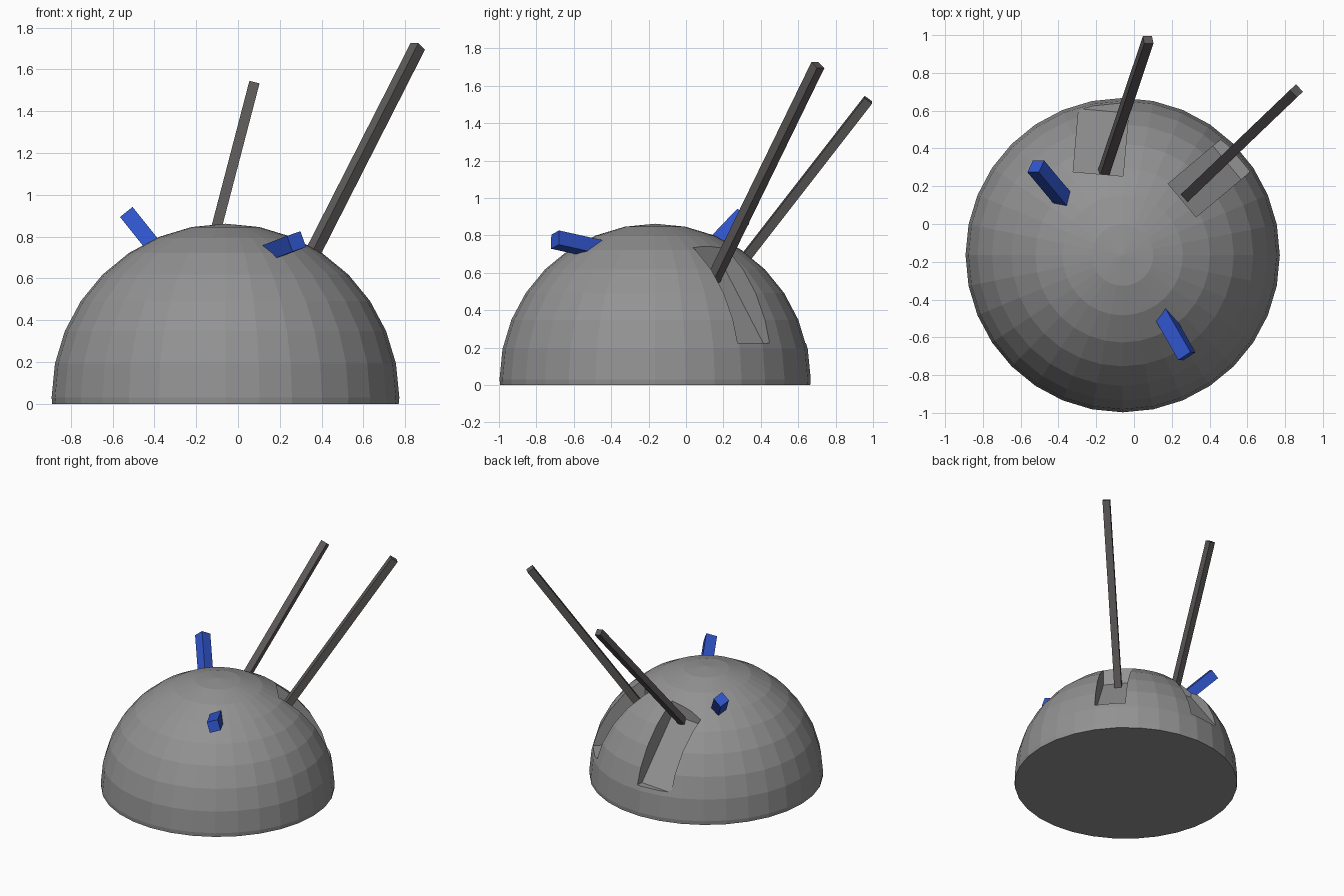
import bpy, bmesh
from math import cos, sin, radians
from mathutils import Vector, Matrix

if "Cube" in bpy.data.objects:
    bpy.data.objects.remove(bpy.data.objects["Cube"])

CX, CY, CZ, R = -0.06, -0.165, 0.03, 0.832


def material(name, colour):
    m = bpy.data.materials.new(name)
    m.diffuse_color = (*colour, 1)
    m.use_nodes = True
    m.node_tree.nodes["Principled BSDF"].inputs["Base Color"].default_value = m.diffuse_color
    return m


grey = material("mid_grey", (0.29, 0.29, 0.29))
dark = material("dark_grey", (0.11, 0.1, 0.1))
blue = material("blue", (0.03, 0.09, 0.6))


def finish(bm, name, mat=None):
    bmesh.ops.recalc_face_normals(bm, faces=bm.faces[:])
    me = bpy.data.meshes.new(name)
    bm.to_mesh(me)
    bm.free()
    ob = bpy.data.objects.new(name, me)
    bpy.context.collection.objects.link(ob)
    if mat:
        me.materials.append(mat)
    return ob


def bar(name, a, b, w, mat, side):
    """Square bar from a to b; one pair of faces points along side."""
    a, b = Vector(a), Vector(b)
    d = (b - a).normalized()
    x = Vector(side)
    x = (x - d * x.dot(d)).normalized()
    rot = Matrix((x, d.cross(x), d)).transposed().to_4x4()
    m = Matrix.Translation((a + b) / 2) @ rot @ Matrix.Diagonal((w, w, (b - a).length, 1))
    bm = bmesh.new()
    bmesh.ops.create_cube(bm, size=1, matrix=m)
    return finish(bm, name, mat)


# Faceted dome with a flat underside
bm = bmesh.new()
bmesh.ops.create_uvsphere(bm, u_segments=32, v_segments=16, radius=R,
                          matrix=Matrix.Translation((CX, CY, CZ)))
bmesh.ops.bisect_plane(bm, geom=bm.verts[:] + bm.edges[:] + bm.faces[:],
                       plane_co=(0, 0, 0), plane_no=(0, 0, 1), clear_inner=True)
bmesh.ops.holes_fill(bm, edges=[e for e in bm.edges if e.is_boundary], sides=0)
dome = finish(bm, "dome", grey)


def notch(name, x, y, yaw, width, inner):
    """Recess: upright inner wall, sloping floor and a small lower ledge."""
    profile = [(0, 1.0)] + inner + [(0.7, 0.225), (0.7, 1.0)]
    c, s = cos(radians(yaw)), sin(radians(yaw))
    bm = bmesh.new()
    ring = [bm.verts.new((x + c * d + s * width / 2, y + s * d - c * width / 2, z))
            for d, z in profile]
    face = bm.faces.new(ring)
    ext = bmesh.ops.extrude_face_region(bm, geom=[face])
    bmesh.ops.translate(bm, vec=(-s * width, c * width, 0),
                        verts=[v for v in ext["geom"] if isinstance(v, bmesh.types.BMVert)])
    cutter = finish(bm, name, grey)
    cutter.hide_render = True
    cutter.hide_viewport = True
    cutter.display_type = 'WIRE'
    mod = dome.modifiers.new(name, 'BOOLEAN')
    mod.operation = 'DIFFERENCE'
    mod.solver = 'EXACT'
    mod.object = cutter


notch("back_notch_cutter", -0.19, 0.265, 85, 0.265, [(0, 0.64), (0.335, 0.225)])
notch("right_notch_cutter", 0.255, 0.125, 40, 0.23, [(0, 0.61), (0.31, 0.225)])

# Long rods rising from the recesses
bar("back_rod", (-0.165, 0.26, 0.605), (0.075, 0.975, 1.525), 0.05, dark, (0.92, 0, -0.24))
bar("right_rod", (0.275, 0.145, 0.56), (0.86, 0.705, 1.71), 0.054, dark, (0.69, -0.72, 0))

# Short blue pegs
bar("left_peg", (-0.34, 0.09, 0.675), (-0.52, 0.305, 0.90), 0.077, blue, (0.225, 0, 0.18))
bar("front_peg", (0.12, -0.42, 0.715), (0.28, -0.70, 0.777), 0.08, blue, (0.87, 0.5, 0.3))
